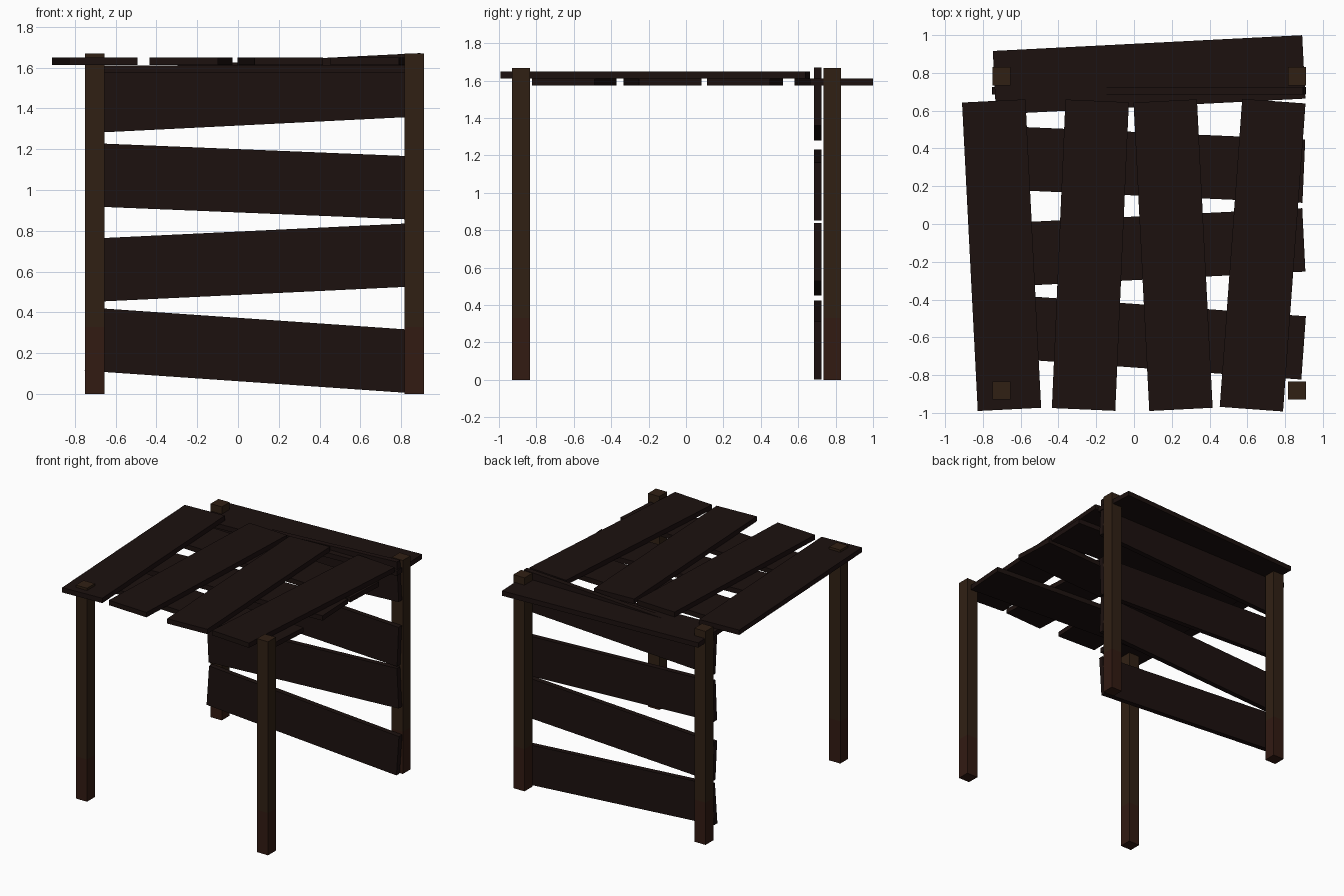
import bpy, bmesh
from math import atan
from mathutils import Matrix, Vector

if "Cube" in bpy.data.objects:
    bpy.data.objects.remove(bpy.data.objects["Cube"])


def material(name, rgb):
    m = bpy.data.materials.new(name)
    m.diffuse_color = (*rgb, 1)
    m.use_nodes = True
    m.node_tree.nodes["Principled BSDF"].inputs["Base Color"].default_value = m.diffuse_color
    return m


PLANK = material("dark_plank_wood", (0.0115, 0.0055, 0.0047))
POST = material("post_wood", (0.030, 0.0145, 0.007))
BASE = material("stained_post_base", (0.032, 0.0105, 0.006))


def box(name, size, centre, mats, axis='Z', angle=0.0):
    bm = bmesh.new()
    bmesh.ops.create_cube(bm, size=1, matrix=Matrix.Diagonal((*size, 1)))
    me = bpy.data.meshes.new(name)
    ob = bpy.data.objects.new(name, me)
    for m in mats:
        me.materials.append(m)
    bmesh.ops.transform(bm, verts=bm.verts,
                        matrix=Matrix.Rotation(angle, 4, axis))
    if len(mats) > 1:
        # split the post so its lower fifth takes the stained colour
        cut = 0.33 - centre[2]
        bmesh.ops.bisect_plane(bm, geom=bm.verts[:] + bm.edges[:] + bm.faces[:],
                               plane_co=(0, 0, cut), plane_no=(0, 0, 1))
        for f in bm.faces:
            f.material_index = int(f.calc_center_median().z < cut)
    bm.to_mesh(me)
    bm.free()
    ob.location = Vector(centre)
    bpy.context.collection.objects.link(ob)
    return ob


# four corner posts
for side, x in (("left", -0.702), ("right", 0.863)):
    for end, y in (("front", -0.882), ("back", 0.782)):
        box(f"{end}_{side}_post", (0.096, 0.096, 1.668), (x, y, 0.834),
            (POST, BASE))

# crooked back wall planks: (centre height, slope)
for i, (z, s) in enumerate([(0.213, -0.069), (0.645, 0.048),
                            (1.042, -0.041), (1.475, 0.050)]):
    box(f"back_wall_plank_{i + 1}", (1.645, 0.04, 0.31), (0.08, 0.705, z),
        (PLANK,), 'Y', -atan(s))

# lower roof layer running across: (centre y, slope)
for i, (y, s) in enumerate([(0.790, 0.051), (0.316, -0.044),
                            (-0.125, 0.050), (-0.597, -0.072)]):
    box(f"roof_cross_plank_{i + 1}", (1.64, 0.336, 0.038), (0.08, y, 1.592),
        (PLANK,), 'Z', atan(s))

# upper roof layer running front to back: (centre x, slope)
for i, (x, s) in enumerate([(-0.701, -0.051), (-0.231, 0.044),
                            (0.207, -0.051), (0.681, 0.073)]):
    box(f"roof_top_plank_{i + 1}", (0.336, 1.635, 0.038), (x, -0.165, 1.631),
        (PLANK,), 'Z', -atan(s))
